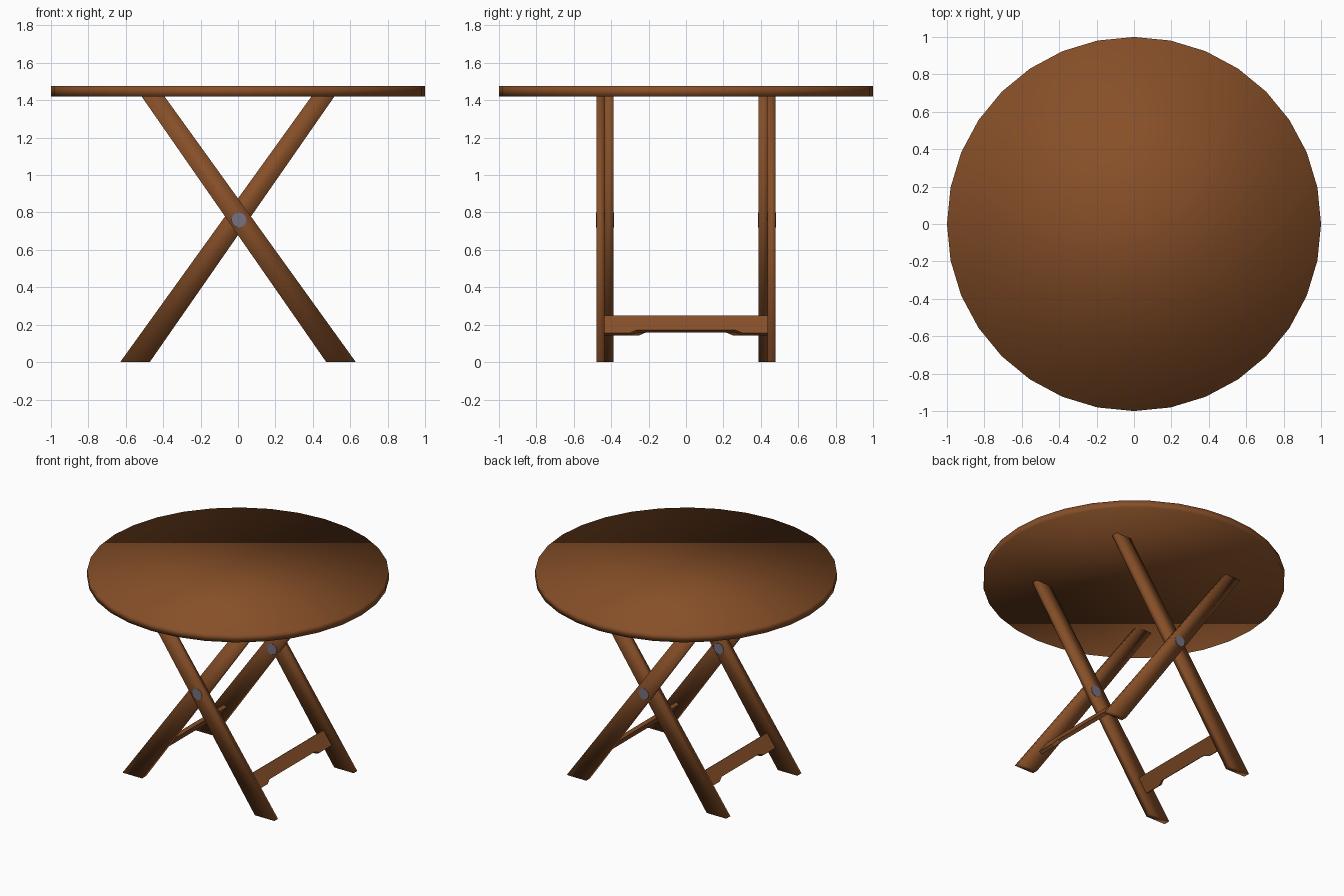
import bpy, bmesh, math
from mathutils import Vector

if "Cube" in bpy.data.objects:
    bpy.data.objects.remove(bpy.data.objects["Cube"])


def material(name, color):
    m = bpy.data.materials.new(name)
    m.diffuse_color = (*color, 1)
    m.use_nodes = True
    m.node_tree.nodes["Principled BSDF"].inputs["Base Color"].default_value = m.diffuse_color
    return m


wood = material("brown wood", (0.24, 0.078, 0.021))
metal = material("grey metal", (0.18, 0.165, 0.22))


def prism(name, points, offset, mat, smooth=False):
    """Extrude a closed 3D outline along a vector."""
    bm = bmesh.new()
    face = bm.faces.new([bm.verts.new(p) for p in points])
    ext = bmesh.ops.extrude_face_region(bm, geom=[face])
    bmesh.ops.translate(bm, vec=offset,
                        verts=[v for v in ext["geom"] if isinstance(v, bmesh.types.BMVert)])
    bmesh.ops.recalc_face_normals(bm, faces=bm.faces)
    for f in bm.faces:
        f.smooth = smooth
    me = bpy.data.meshes.new(name)
    bm.to_mesh(me)
    bm.free()
    me.materials.append(mat)
    ob = bpy.data.objects.new(name, me)
    bpy.context.collection.objects.link(ob)
    return ob


# Round table top with 32 sides, softly shaded
ring = [(math.cos(i * math.tau / 32), math.sin(i * math.tau / 32), 1.421) for i in range(32)]
prism("table_top", ring, Vector((0, 0, 0.055)), wood, True)

# Crossed legs: outer pair leans to -x, inner pair leans to +x
LEG = [(-0.516, 1.421), (-0.393, 1.421), (0.63, 0), (0.472, 0)]
for side, label in ((-1, "front"), (1, "back")):
    for kind, flip, y0, y1 in (("outer", 1, 0.437, 0.479), ("inner", -1, 0.387, 0.435)):
        prism(f"{label}_{kind}_leg", [(flip * x, side * y0, z) for x, z in LEG],
              Vector((0, side * (y1 - y0), 0)), wood, True)
    # Pivot bolt through both legs
    bolt = [(0.005 + 0.04 * math.cos(i * math.tau / 12), side * 0.384,
             0.76 + 0.04 * math.sin(i * math.tau / 12)) for i in range(12)]
    prism(f"{label}_pivot_bolt", bolt, Vector((0, side * 0.098, 0)), metal)

# Stretcher boards, tilted with the legs, with a shallow notch below
down = Vector((0.585, 0, -0.811))
normal = Vector((0.811, 0, 0.585))
for name, flip, half in (("outer_stretcher", 1, 0.437), ("inner_stretcher", -1, 0.39)):
    notch = half - 0.135
    outline = [(-half, 0), (half, 0), (half, 0.115), (notch, 0.115), (notch - 0.04, 0.094),
               (-notch + 0.04, 0.094), (-notch, 0.115), (-half, 0.115)]
    start = Vector((0.385, 0, 0.249))
    pts = []
    for y, d in outline:
        p = start + down * d
        pts.append((flip * p.x, y, p.z))
    n = normal * -0.025
    prism(name, pts, Vector((flip * n.x, 0, n.z)), wood)
